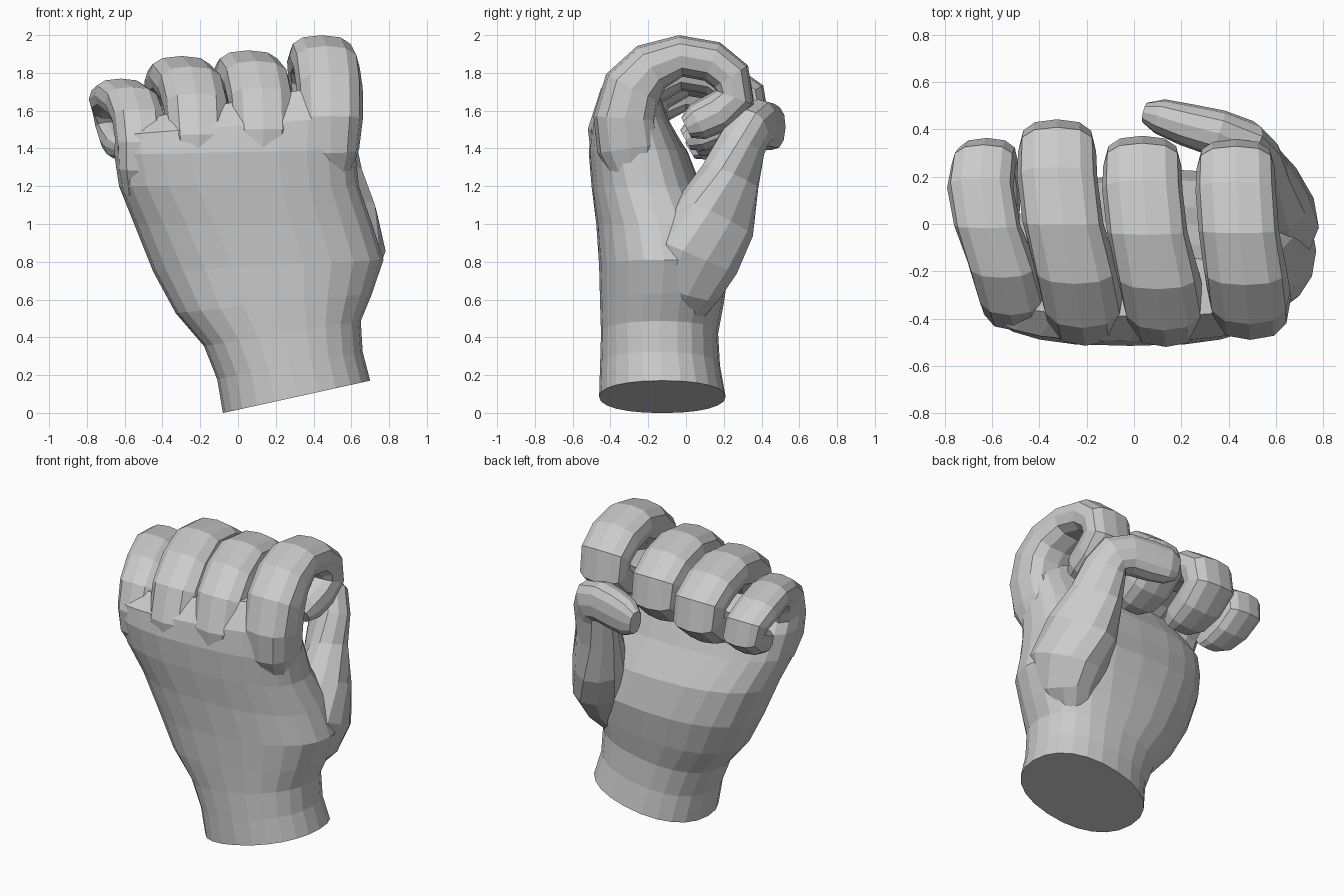
import bpy, bmesh
from math import cos, sin, tau, copysign
from mathutils import Vector

if "Cube" in bpy.data.objects:
    bpy.data.objects.remove(bpy.data.objects["Cube"])


def outline(sides, power):
    """Unit rounded-square outline."""
    def f(v):
        return 0 if abs(v) < 1e-6 else copysign(abs(v) ** (2 / power), v)
    return [(f(cos(tau * i / sides)), f(sin(tau * i / sides))) for i in range(sides)]


def loft(name, rings):
    """Skin a list of equal-length rings and cap both ends."""
    bm = bmesh.new()
    loops = [[bm.verts.new(p) for p in ring] for ring in rings]
    n = len(loops[0])
    for a, b in zip(loops, loops[1:]):
        for i in range(n):
            j = (i + 1) % n
            bm.faces.new((a[i], a[j], b[j], b[i]))
    bm.faces.new(loops[0][::-1])
    bm.faces.new(loops[-1])
    bmesh.ops.recalc_face_normals(bm, faces=bm.faces)
    mesh = bpy.data.meshes.new(name)
    bm.to_mesh(mesh)
    bm.free()
    obj = bpy.data.objects.new(name, mesh)
    bpy.context.collection.objects.link(obj)
    return obj


def tangent(pts, i):
    return (pts[min(i + 1, len(pts) - 1)] - pts[max(i - 1, 0)]).normalized()


# Wrist and palm: height, tilt, left, right, back of hand, palm side, squareness
palm = [
    (0.085, 0.22, -0.08, 0.70, -0.46, 0.21, 2.2),
    (0.25, 0.19, -0.11, 0.66, -0.455, 0.18, 2.2),
    (0.42, 0.16, -0.18, 0.65, -0.45, 0.17, 2.3),
    (0.58, 0.10, -0.33, 0.71, -0.455, 0.20, 2.3),
    (0.78, 0.05, -0.45, 0.77, -0.46, 0.23, 2.3),
    (1.00, 0.00, -0.55, 0.71, -0.475, 0.19, 2.4),
    (1.20, 0.00, -0.63, 0.64, -0.50, 0.08, 2.6),
    (1.38, 0.02, -0.655, 0.62, -0.515, 0.01, 2.7),
    (1.52, 0.08, -0.65, 0.63, -0.495, -0.08, 2.7),
    (1.65, 0.18, -0.57, 0.58, -0.39, -0.14, 2.7),
]
rings = []
for z, tilt, xl, xr, yb, yf, power in palm:
    cx, hx, cy, hy = (xl + xr) / 2, (xr - xl) / 2, (yb + yf) / 2, (yf - yb) / 2
    rings.append([(cx + hx * u, cy + hy * v, z + tilt * hx * u)
                  for u, v in outline(24, power)])
hand = loft("hand", rings)

# Curled finger template: y, z, half thickness, width factor
curl = [
    (-0.29, 1.22, 0.10, 0.60), (-0.32, 1.40, 0.17, 0.90), (-0.34, 1.56, 0.17, 1.0),
    (-0.30, 1.72, 0.16, 1.03), (-0.20, 1.83, 0.135, 1.03), (-0.04, 1.89, 0.11, 1.0),
    (0.13, 1.86, 0.11, 1.0), (0.23, 1.78, 0.11, 0.97), (0.25, 1.67, 0.11, 0.94),
    (0.16, 1.59, 0.11, 0.9), (0.05, 1.54, 0.10, 0.8), (-0.01, 1.51, 0.06, 0.55),
]


def finger(name, x_base, x_tip, half_width, y_back, y_front, top, size, tuck=0):
    path = [Vector((0, y, z)) for y, z, _, _ in curl]
    ky = (y_front - y_back) / 0.87
    rings = []
    for i, (y, z, thick, wide) in enumerate(curl):
        t = tangent(path, i)
        normal = Vector((0, -t.z, t.y))
        x = x_base + (x_tip - x_base) * min(1, max(0, (y + 0.36) / 0.40))
        x += tuck * max(0, i - 6) / 5
        ring = []
        for u, v in outline(12, 2.6):
            p = path[i] + normal * (thick * v)
            ring.append((x + half_width * wide * u,
                         y_back + (p.y + 0.51) * ky,
                         top - (2 - p.z) * size))
        rings.append(ring)
    return loft(name, rings)


parts = [
    finger("index_finger", 0.495, 0.43, 0.17, -0.49, 0.365, 2.00, 1.0),
    finger("middle_finger", 0.14, 0.035, 0.17, -0.52, 0.38, 1.92, 0.97),
    finger("ring_finger", -0.20, -0.325, 0.17, -0.515, 0.45, 1.89, 0.97),
    finger("little_finger", -0.50, -0.65, 0.14, -0.45, 0.37, 1.77, 0.78, 0.07),
]

# Thumb: centre, half width, half thickness, turning from side to front
thumb = [
    (0.46, -0.06, 0.52, 0.14, 0.10), (0.54, 0.00, 0.68, 0.20, 0.17),
    (0.57, 0.05, 0.83, 0.24, 0.20), (0.54, 0.15, 1.03, 0.23, 0.17),
    (0.50, 0.235, 1.25, 0.17, 0.13), (0.485, 0.295, 1.42, 0.14, 0.115),
    (0.45, 0.34, 1.50, 0.13, 0.11), (0.35, 0.385, 1.53, 0.13, 0.10),
    (0.22, 0.42, 1.52, 0.13, 0.09), (0.11, 0.455, 1.51, 0.12, 0.075),
    (0.05, 0.47, 1.50, 0.08, 0.045),
]
path = [Vector(row[:3]) for row in thumb]
rings = []
for i, row in enumerate(thumb):
    t = tangent(path, i)
    k = min(1, i / 7)
    out = Vector((1 - 0.8 * k, k, 0))
    out = (out - t * out.dot(t)).normalized()
    side = t.cross(out)
    rings.append([path[i] + side * (row[3] * u) + out * (row[4] * v)
                  for u, v in outline(12, 2.4)])
parts.append(loft("thumb", rings))

# Fuse fingers and thumb with the palm into one skin
bpy.context.view_layer.objects.active = hand
for part in parts:
    mod = hand.modifiers.new("fuse_" + part.name, 'BOOLEAN')
    mod.operation = 'UNION'
    mod.solver = 'EXACT'
    mod.use_self = True
    mod.object = part
    bpy.ops.object.modifier_apply(modifier=mod.name)
for part in parts:
    bpy.data.objects.remove(part)
